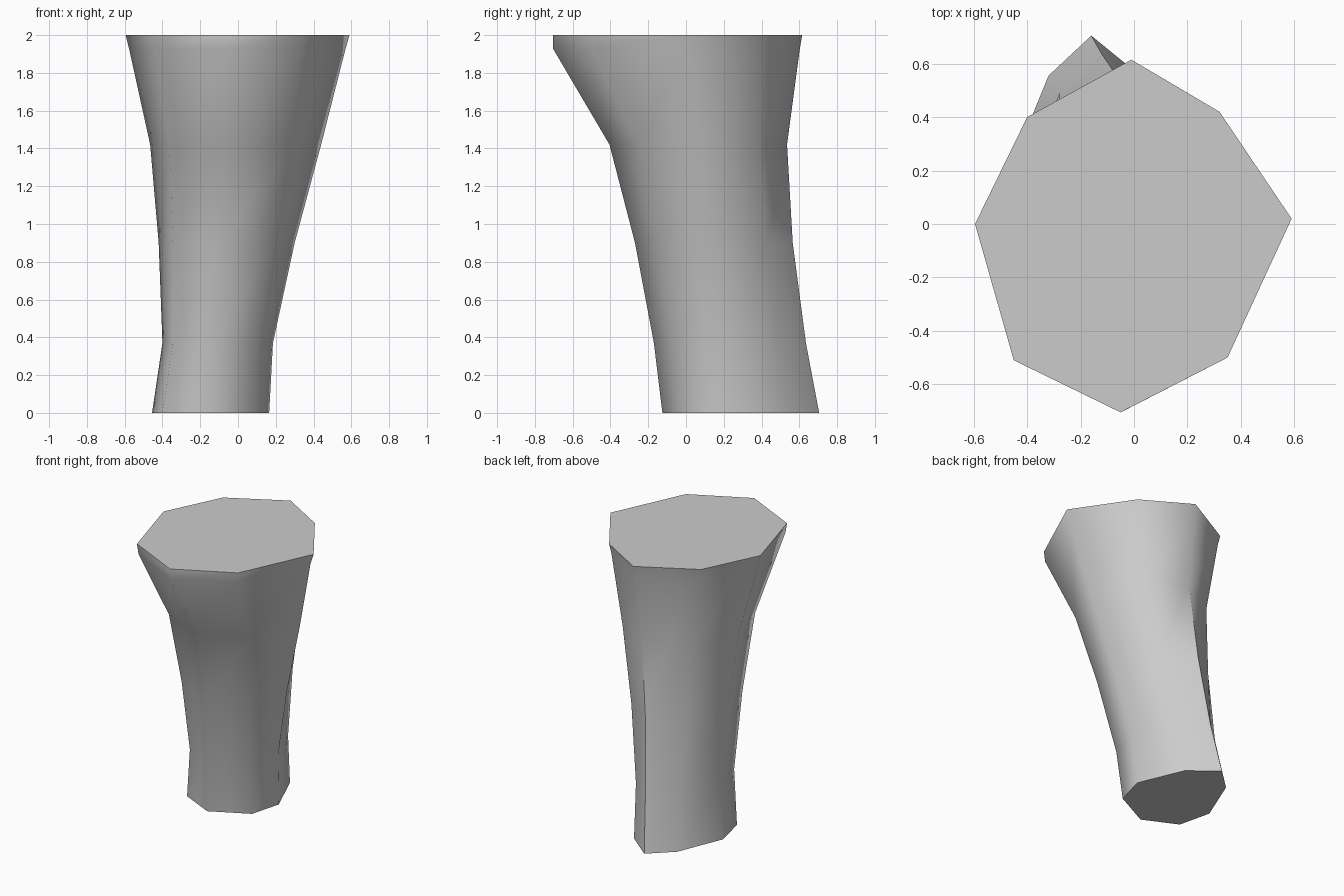
import bpy, bmesh, math

cube = bpy.data.objects.get("Cube")
if cube:
    bpy.data.objects.remove(cube)

# Eight-sided outlines of the two ends, in matching order
BOTTOM = [(.165, .23), (.03, .55), (-.16, .705), (-.32, .555),
          (-.455, .225), (-.40, -.01), (-.16, -.125), (.105, .01)]
TOP = [(.59, .02), (.32, .42), (-.01, .615), (-.40, .40),
       (-.595, 0), (-.45, -.51), (-.05, -.705), (.35, -.50)]

# Height, blend, and extents (left, right, front, back) of each ring
RINGS = [(0, 0, -.455, .165, -.125, .705),
         (.37, .18, -.40, .185, -.17, .635),
         (.9, .45, -.42, .30, -.27, .565),
         (1.42, .7, -.465, .44, -.405, .535),
         (1.93, 1, -.577, .57, -.705, .603),
         (2, 1, -.595, .59, -.705, .615)]


def normalised(outline):
    """Fit an outline into the unit square."""
    xs, ys = zip(*outline)
    return [((x - min(xs)) / (max(xs) - min(xs)),
             (y - min(ys)) / (max(ys) - min(ys))) for x, y in outline]


def ring_points(z, blend, x0, x1, y0, y1):
    mixed = [(a + (c - a) * blend, b + (d - b) * blend)
             for (a, b), (c, d) in zip(normalised(BOTTOM), normalised(TOP))]
    return [(x0 + u * (x1 - x0), y0 + v * (y1 - y0), z)
            for u, v in normalised(mixed)]


# Flared, leaning column lofted through the rings
bm = bmesh.new()
rings = [[bm.verts.new(p) for p in ring_points(*r)] for r in RINGS]
for low, high in zip(rings, rings[1:]):
    for i in range(len(low)):
        j = (i + 1) % len(low)
        bm.faces.new((low[i], low[j], high[j], high[i]))
bm.faces.new(rings[0][::-1])
bm.faces.new(rings[-1])
bmesh.ops.recalc_face_normals(bm, faces=bm.faces)

mesh = bpy.data.meshes.new("flared_column")
bm.to_mesh(mesh)
bm.free()
column = bpy.data.objects.new("flared_column", mesh)
bpy.context.collection.objects.link(column)

# Plain grey
grey = bpy.data.materials.new("plain_grey")
grey.use_nodes = True
grey.diffuse_color = (.6, .6, .6, 1)
grey.node_tree.nodes["Principled BSDF"].inputs["Base Color"].default_value = (.6, .6, .6, 1)
mesh.materials.append(grey)

# Smooth sides, crisp rims
bpy.ops.object.select_all(action='DESELECT')
column.select_set(True)
bpy.context.view_layer.objects.active = column
bpy.ops.object.shade_smooth_by_angle(angle=math.radians(62))
